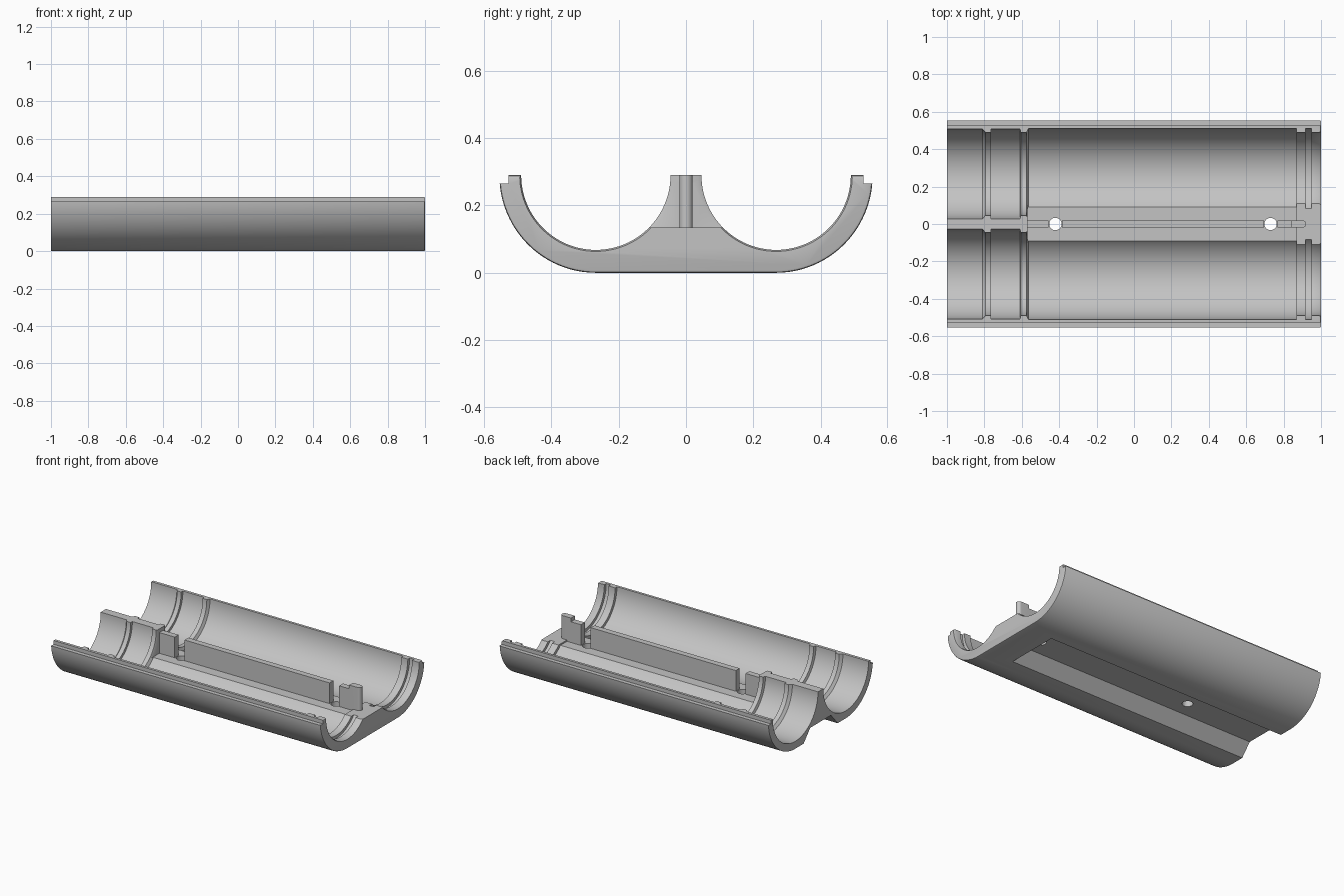
import bpy, bmesh, math
from mathutils import Matrix

cube = bpy.data.objects.get("Cube")
if cube:
    bpy.data.objects.remove(cube, do_unlink=True)

AXIS_Y, AXIS_Z = 0.268, 0.29      # centre line of each trough
OUTER, BORE, RING = 0.287, 0.242, 0.222
STEP_Z = 0.265                    # height of the lowered lip
FLOOR = 0.126

grey = bpy.data.materials.new("plain_grey")
grey.use_nodes = True
grey.diffuse_color = (0.55, 0.55, 0.55, 1)
grey.node_tree.nodes["Principled BSDF"].inputs["Base Color"].default_value = grey.diffuse_color


def finish(bm, name):
    bmesh.ops.recalc_face_normals(bm, faces=bm.faces)
    mesh = bpy.data.meshes.new(name)
    bm.to_mesh(mesh)
    bm.free()
    mesh.materials.append(grey)
    obj = bpy.data.objects.new(name, mesh)
    bpy.context.collection.objects.link(obj)
    return obj


def extrude_x(name, profile, x0, x1, end_bevel=0):
    """Extrude a (y, z) outline along x."""
    bm = bmesh.new()
    face = bm.faces.new([bm.verts.new((x0, y, z)) for y, z in profile])
    out = bmesh.ops.extrude_face_region(bm, geom=[face])
    moved = [v for v in out["geom"] if isinstance(v, bmesh.types.BMVert)]
    bmesh.ops.translate(bm, verts=moved, vec=(x1 - x0, 0, 0))
    if end_bevel:
        rim = [e for e in bm.edges if all(v.co.x > x1 - 1e-4 for v in e.verts)]
        bmesh.ops.bevel(bm, geom=rim, offset=end_bevel, segments=2, profile=0.5, affect='EDGES')
    return finish(bm, name)


def box(name, x0, x1, y0, y1, z0, z1):
    return extrude_x(name, [(y0, z0), (y1, z0), (y1, z1), (y0, z1)], x0, x1)


def lathe_x(name, profile, y, z, steps=96):
    """Turn an (x, radius) outline around an axis parallel to x."""
    bm = bmesh.new()
    rings = []
    for x, r in profile:
        angles = [2 * math.pi * i / steps for i in range(steps)]
        rings.append([bm.verts.new((x, y + r * math.cos(a), z + r * math.sin(a))) for a in angles])
    for a, b in zip(rings, rings[1:]):
        for i in range(steps):
            j = (i + 1) % steps
            bm.faces.new((a[i], a[j], b[j], b[i]))
    bm.faces.new(rings[0])
    bm.faces.new(rings[-1])
    return finish(bm, name)


def cylinder_z(name, x, radius, z0, z1):
    bm = bmesh.new()
    bmesh.ops.create_cone(bm, cap_ends=True, segments=32, radius1=radius, radius2=radius,
                          depth=z1 - z0, matrix=Matrix.Translation((x, 0, (z0 + z1) / 2)))
    return finish(bm, name)


def boolean(target, tool, operation='DIFFERENCE'):
    mod = target.modifiers.new("cut", 'BOOLEAN')
    mod.object, mod.operation, mod.solver = tool, operation, 'EXACT'
    bpy.context.view_layer.objects.active = target
    bpy.ops.object.modifier_apply(modifier=mod.name)
    bpy.data.objects.remove(tool, do_unlink=True)


# Solid block with rounded lower sides
arc = [(AXIS_Y + OUTER * math.sin(t), AXIS_Z - OUTER * math.cos(t))
       for t in (math.pi / 2 * i / 24 for i in range(25))]
low = AXIS_Z - OUTER
arc = [(y, z - low * (1 - (z - low) / OUTER)) for y, z in arc]
outline = arc + [(-y, z) for y, z in reversed(arc)]
shell = extrude_x("double_trough_shell", outline, -1, 1, end_bevel=0.008)

# Stepped bores: two raised rings at the left, a grooved collar at the right
bore = [(-1.1, BORE - 0.002), (-0.81, BORE - 0.002), (-0.795, RING), (-0.765, RING),
        (-0.765, BORE - 0.002), (-0.61, BORE - 0.002), (-0.605, RING), (-0.575, RING),
        (-0.565, BORE), (0.87, BORE), (0.87, RING), (0.918, RING), (0.918, BORE),
        (0.95, BORE), (0.95, RING), (0.99, RING), (1.1, RING + 0.05)]
for side in (-1, 1):
    boolean(shell, lathe_x("bore_cutter", bore, side * AXIS_Y, AXIS_Z))
    # Lowered outer lip
    y0, y1 = sorted((side * 0.527, side * 0.7))
    boolean(shell, box("lip_cutter", -1.1, 1.1, y0, y1, STEP_Z, 0.5))

# Open middle between the troughs, slightly higher at the collar
boolean(shell, box("middle_cutter", -0.57, 0.87, -0.125, 0.125, FLOOR, 0.5))
boolean(shell, box("collar_cutter", 0.86, 1.1, -0.125, 0.125, 0.135, 0.5))

# Underside channel
boolean(shell, extrude_x("channel_cutter", [(-0.198, -0.02), (0.198, -0.02), (0.11, 0.08),
                                            (-0.11, 0.08)], -1.1, 0.8))

# Centre rib in pieces, leaving gaps at the screw holes
HOLES = (-0.42, 0.73)
gap = 0.036
pieces = [(-0.58, HOLES[0] - gap, STEP_Z), (HOLES[0] + gap, HOLES[1] - gap, STEP_Z),
          (HOLES[1] + gap, 0.85, STEP_Z), (0.84, 0.9, AXIS_Z)]
for x0, x1, top in pieces:
    boolean(shell, box("rib_piece", x0, x1, -0.02, 0.02, FLOOR - 0.02, top), 'UNION')
boolean(shell, cylinder_z("rib_round_end", 0.9, 0.02, FLOOR - 0.02, AXIS_Z), 'UNION')

# Screw holes through the floor
for x in HOLES:
    boolean(shell, cylinder_z("screw_hole_cutter", x, 0.033, -0.1, 0.5))

bpy.ops.object.select_all(action='DESELECT')
shell.select_set(True)
bpy.context.view_layer.objects.active = shell
bpy.ops.object.shade_smooth_by_angle(angle=math.radians(30))
